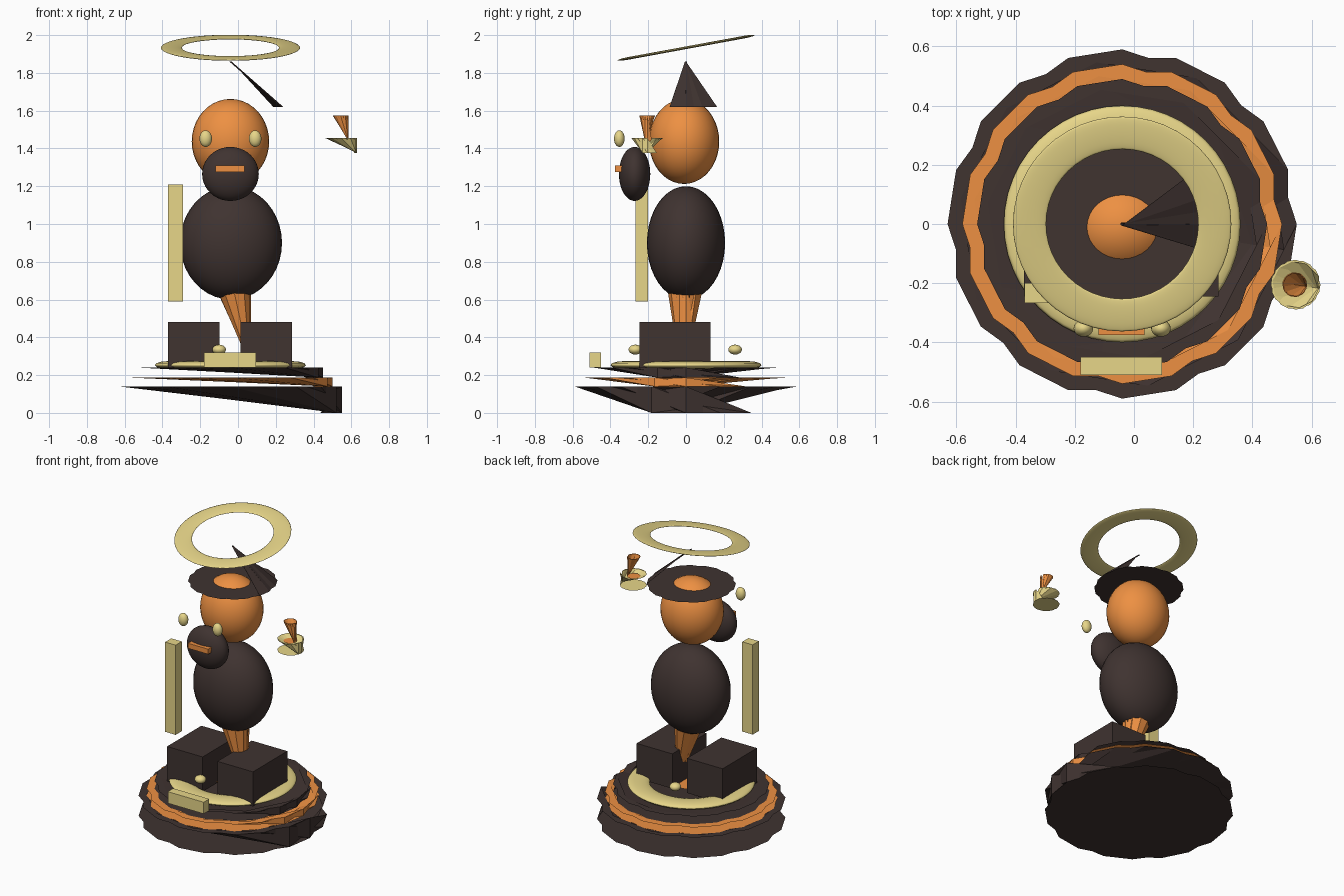
import bpy, math

if "Cube" in bpy.data.objects:
    bpy.data.objects.remove(bpy.data.objects["Cube"])

CX = -0.04  # figure axis


def material(name, rgb):
    m = bpy.data.materials.new(name)
    m.diffuse_color = (*rgb, 1)
    m.use_nodes = True
    m.node_tree.nodes["Principled BSDF"].inputs["Base Color"].default_value = m.diffuse_color
    return m


BROWN = material("dark_brown", (0.05, 0.033, 0.03))
ORANGE = material("orange", (0.85, 0.28, 0.055))
PALE = material("pale_gold", (0.80, 0.67, 0.25))


def finish(ob, name, mat, smooth=True):
    ob.name = name
    ob.data.materials.append(mat)
    if smooth:
        for p in ob.data.polygons:
            p.use_smooth = True
    return ob


def ball(name, loc, radii, mat):
    bpy.ops.mesh.primitive_uv_sphere_add(segments=32, ring_count=20, radius=1, location=loc)
    ob = bpy.context.object
    ob.scale = radii
    return finish(ob, name, mat)


def box(name, lo, hi, mat):
    bpy.ops.mesh.primitive_cube_add(size=1, location=[(a + b) / 2 for a, b in zip(lo, hi)])
    ob = bpy.context.object
    ob.scale = [b - a for a, b in zip(lo, hi)]
    return finish(ob, name, mat, False)


def ring(name, loc, major, minor, half_height, tilt, mat):
    bpy.ops.mesh.primitive_torus_add(location=loc, rotation=(tilt, 0, 0), major_radius=major,
                                     minor_radius=minor, major_segments=48, minor_segments=12)
    ob = bpy.context.object
    ob.scale = (1, 1, half_height / minor)
    return finish(ob, name, mat)


# Open, folded drum: flat rims joined by two slanted fans that meet at the +x side
def folded_drum(name, x, y, z0, z1, r0, r1, mat, n=20):
    verts = [(x + r * math.cos(2 * math.pi * i / n), y - r * math.sin(2 * math.pi * i / n), z)
             for r, z in ((r0, z0), (r1, z1)) for i in range(n)]
    faces = []
    for i in range(n):
        a, b = 2 * i, 2 * i + 1
        c, d = (2 * i + 3) % (2 * n), (2 * i + 2) % (2 * n)
        faces += [(a, b, c), (a, c, d)]
    for s in (0, 1):
        loop = list(range(s, 2 * n, 2))
        faces += [(loop[0], loop[k], loop[k + 1]) for k in range(1, n - 1)]
    me = bpy.data.meshes.new(name)
    me.from_pydata(verts, [], faces)
    me.update()
    ob = bpy.data.objects.new(name, me)
    bpy.context.collection.objects.link(ob)
    return finish(ob, name, mat, False)


# Stepped base
folded_drum("base_lower", CX, 0, 0.0, 0.14, 0.59, 0.59, BROWN)
folded_drum("base_middle", CX, 0, 0.14, 0.187, 0.54, 0.54, ORANGE)
folded_drum("base_upper", CX, 0, 0.187, 0.24, 0.49, 0.49, BROWN)
ring("base_ring", (CX, 0, 0.253), 0.33, 0.07, 0.021, 0, PALE)

# Plaque and base studs
box("plaque", (-0.18, -0.51, 0.24), (0.095, -0.45, 0.32), PALE)
for y in (-0.268, 0.26):
    ball("base_stud", (-0.1, y, 0.335), (0.036, 0.036, 0.026), PALE)

# Feet blocks and waist column
for x in (CX - 0.195, CX + 0.19):
    box("foot_block", (x - 0.136, -0.245, 0.24), (x + 0.136, 0.13, 0.48), BROWN)
folded_drum("waist_column", CX, 0, 0.25, 0.73, 0.11, 0.11, ORANGE)

# Body and head
ball("body", (CX + 0.003, 0, 0.9), (0.27, 0.207, 0.3), BROWN)
ball("head", (CX, -0.01, 1.437), (0.205, 0.186, 0.225), ORANGE)
ball("beard", (CX, -0.272, 1.265), (0.15, 0.083, 0.143), BROWN)
box("mouth", (-0.12, -0.375, 1.275), (0.035, -0.335, 1.31), ORANGE)
for s in (-1, 1):
    ball("eye", (CX + s * 0.131, -0.353, 1.452), (0.033, 0.028, 0.044), PALE)

# Hat and halo
folded_drum("hat", CX, 0, 1.62, 1.86, 0.28, 0.006, BROWN)
ring("halo", (CX, 0, 1.933), 0.313, 0.056, 0.007, math.radians(10.4), PALE)

# Staff on one side, floating lamp on the other
box("staff", (-0.37, -0.267, 0.59), (-0.29, -0.2, 1.21), PALE)
folded_drum("lamp_dish", 0.546, -0.205, 1.377, 1.455, 0.084, 0.084, PALE)
folded_drum("lamp_flame", 0.543, -0.205, 1.44, 1.575, 0.042, 0.042, ORANGE)
